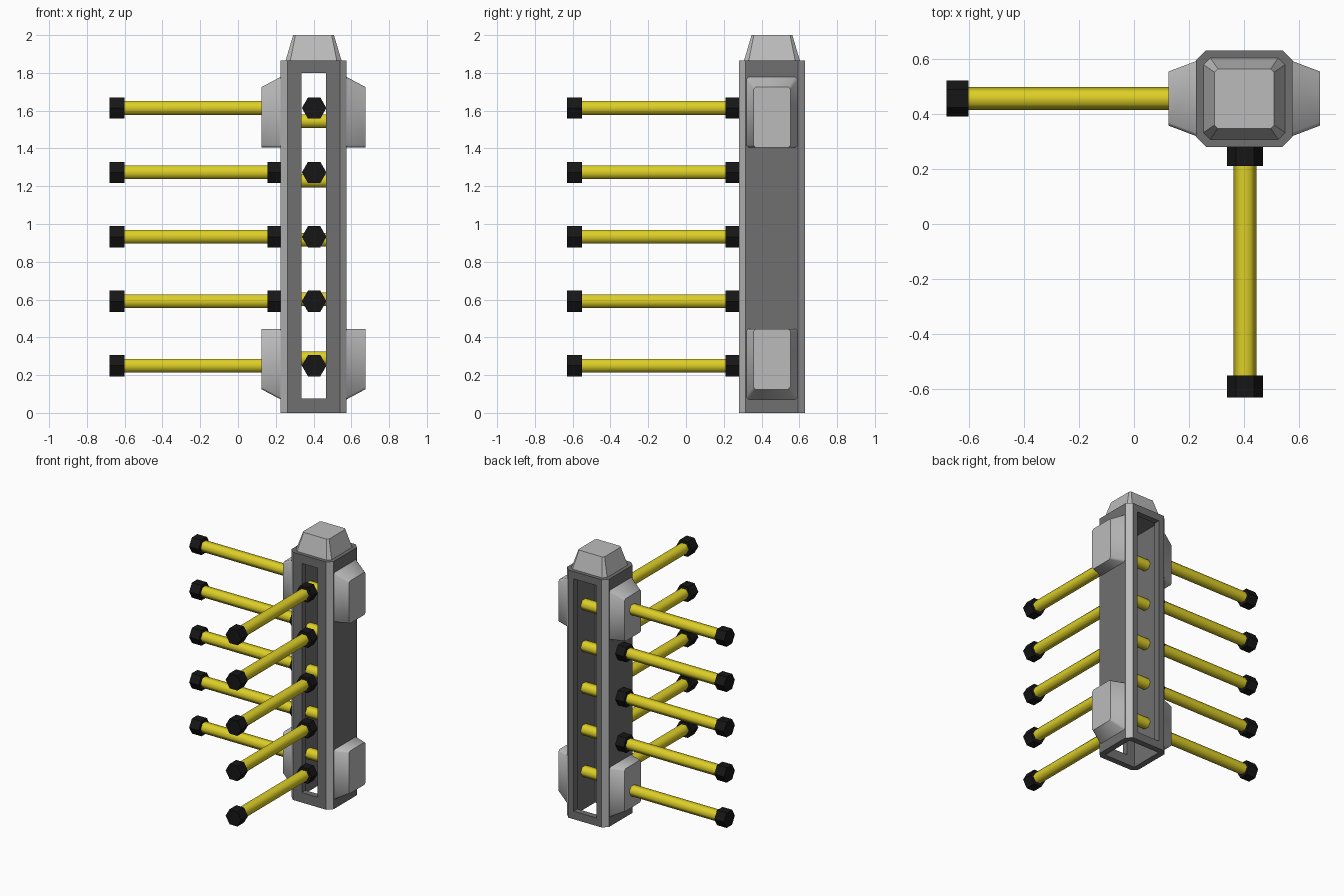
import bpy, bmesh
from math import cos, sin, pi, radians

if "Cube" in bpy.data.objects:
    bpy.data.objects.remove(bpy.data.objects["Cube"])

CX, CY = 0.40, 0.455          # post axis
PITCH = 0.341                 # spacing of the side bars


def material(name, rgb):
    m = bpy.data.materials.new(name)
    m.diffuse_color = (*rgb, 1)
    m.use_nodes = True
    m.node_tree.nodes["Principled BSDF"].inputs["Base Color"].default_value = m.diffuse_color
    return m


YELLOW = material("yellow", (0.72, 0.62, 0.02))
BLACK = material("black", (0.008, 0.008, 0.008))
DARK = material("dark_grey", (0.16, 0.16, 0.16))
PALE = material("pale_grey", (0.5, 0.5, 0.5))


def octagon(u0, u1, v0, v1, c):
    """Rectangle with cut corners."""
    return [(u0 + c, v0), (u1 - c, v0), (u1, v0 + c), (u1, v1 - c),
            (u1 - c, v1), (u0 + c, v1), (u0, v1 - c), (u0, v0 + c)]


def hexagon(u, v, r):
    return [(u + r * cos(k * pi / 3), v + r * sin(k * pi / 3)) for k in range(6)]


def loft(name, axis, rings, mat=None, smooth=None):
    """Closed solid through rings [(position on axis, 2D points)]."""
    place = {'x': lambda t, u, v: (t, u, v),
             'y': lambda t, u, v: (u, t, v),
             'z': lambda t, u, v: (u, v, t)}[axis]
    bm = bmesh.new()
    loops = [[bm.verts.new(place(t, u, v)) for u, v in pts] for t, pts in rings]
    n = len(loops[0])
    for a, b in zip(loops, loops[1:]):
        for i in range(n):
            bm.faces.new((a[i], a[(i + 1) % n], b[(i + 1) % n], b[i]))
    bm.faces.new(loops[0])
    bm.faces.new(loops[-1])
    bmesh.ops.recalc_face_normals(bm, faces=bm.faces[:])
    me = bpy.data.meshes.new(name)
    bm.to_mesh(me)
    bm.free()
    if mat:
        me.materials.append(mat)
    if smooth:
        me.shade_smooth()
        me.set_sharp_from_angle(angle=radians(smooth))
    ob = bpy.data.objects.new(name, me)
    bpy.context.collection.objects.link(ob)
    return ob


def prism(name, axis, a, b, pts, mat=None, smooth=None):
    return loft(name, axis, [(a, pts), (b, pts)], mat, smooth)


def rect(u0, u1, v0, v1):
    return [(u0, v0), (u1, v0), (u1, v1), (u0, v1)]


# Post: dark faces, pale cut corners
post = prism("post", 'z', 0, 1.865,
             octagon(CX - 0.175, CX + 0.175, CY - 0.175, CY + 0.175, 0.036), DARK)
post.data.materials.append(PALE)
for p in post.data.polygons:
    if abs(p.normal.x) > 0.5 and abs(p.normal.y) > 0.5:
        p.material_index = 1

# Hollow core open at the bottom, narrow front slot, wider back slot
cutters = [
    prism("core_cutter", 'z', -0.1, 1.825, rect(CX - 0.13, CX + 0.13, CY - 0.13, CY + 0.13)),
    prism("front_cutter", 'y', CY - 0.3, CY, rect(CX - 0.065, CX + 0.065, 0.075, 1.8)),
    prism("back_cutter", 'y', CY, CY + 0.3, rect(CX - 0.095, CX + 0.095, 0.06, 1.81)),
]
bpy.context.view_layer.objects.active = post
for c in cutters:
    c.data.materials.append(DARK)
    m = post.modifiers.new("cut", 'BOOLEAN')
    m.operation, m.solver, m.object = 'DIFFERENCE', 'EXACT', c
    bpy.ops.object.modifier_apply(modifier=m.name)
    bpy.data.objects.remove(c)

# Tapered cap
loft("cap", 'z', [
    (1.865, octagon(CX - 0.148, CX + 0.148, CY - 0.148, CY + 0.148, 0.025)),
    (2.0, octagon(CX - 0.108, CX + 0.108, CY - 0.108, CY + 0.108, 0.012))], PALE)

# Four side pads, mirrored left/right and top/bottom
for side, s in (("right", 1), ("left", -1)):
    for level in ("upper", "lower"):
        def zs(a, b):
            return (a, b) if level == "upper" else (1.85 - b, 1.85 - a)
        loft(f"{level}_{side}_pad", 'x', [
            (CX + s * 0.172, octagon(CY - 0.137, CY + 0.137, *zs(1.405, 1.78), 0.012)),
            (CX + s * 0.275, octagon(CY - 0.098, CY + 0.098, *zs(1.405, 1.725), 0.012))],
            PALE, 50)

for i in range(5):
    z = 0.25 + PITCH * i
    # Left bars with end nuts
    prism(f"left_bar_{i}", 'x', -0.62, 0.23, hexagon(CY, z, 0.0415), YELLOW, 65)
    prism(f"left_outer_nut_{i}", 'x', -0.68, -0.60, hexagon(CY, z, 0.065), BLACK)
    prism(f"left_inner_nut_{i}", 'x', 0.155, 0.225, hexagon(CY, z, 0.065), BLACK)
    # Front bars with end nuts
    prism(f"front_bar_{i}", 'y', -0.57, 0.285, hexagon(CX + 0.003, z, 0.0415), YELLOW, 65)
    prism(f"front_outer_nut_{i}", 'y', -0.63, -0.55, hexagon(CX + 0.003, z, 0.065), BLACK)
    prism(f"front_inner_nut_{i}", 'y', 0.21, 0.28, hexagon(CX + 0.003, z, 0.065), BLACK)
    # Rungs inside the hollow post
    prism(f"rung_{i}", 'x', CX - 0.135, CX + 0.135,
          hexagon(CY, 0.288 + 0.314 * i, 0.0415), YELLOW, 65)
